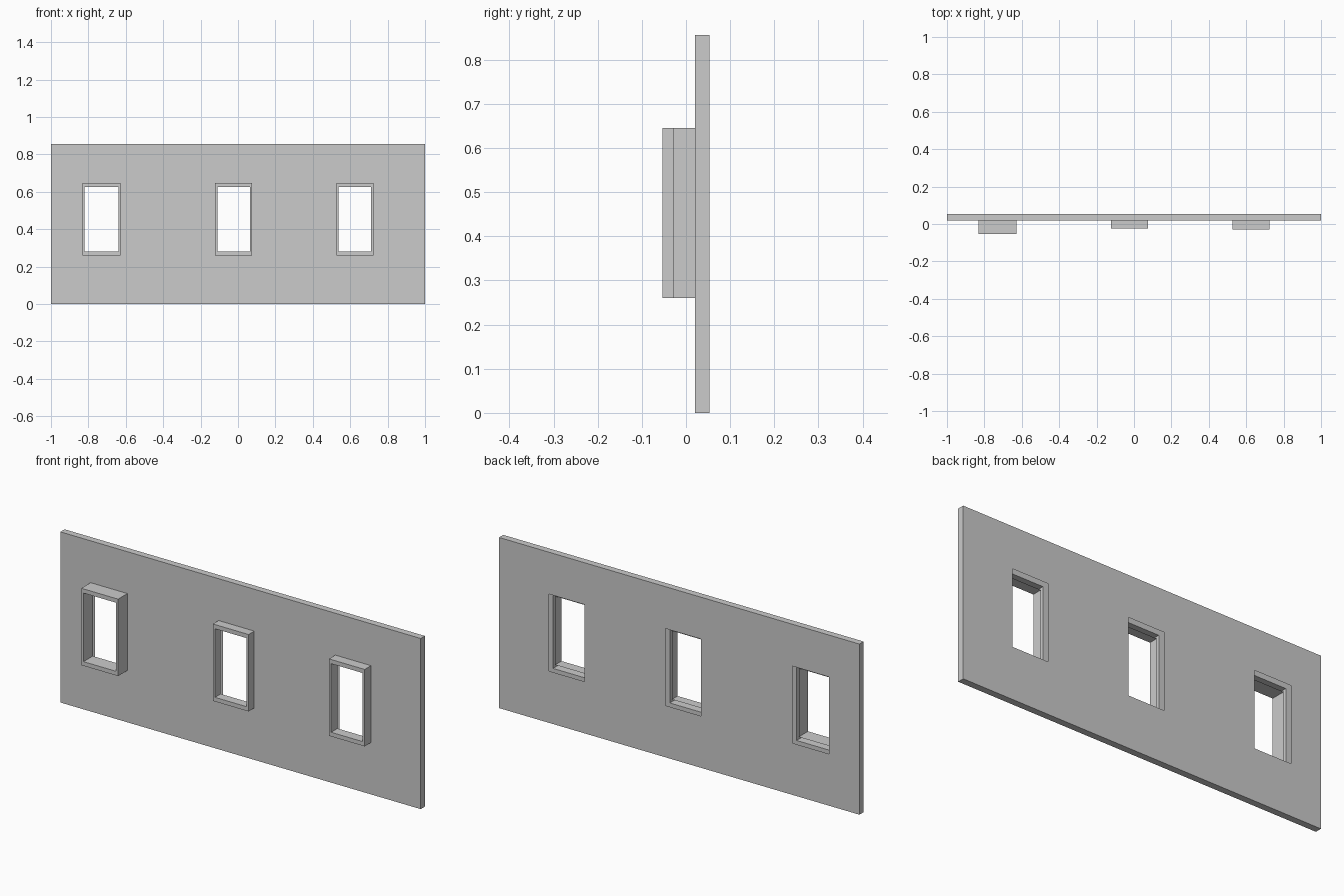
import bpy, bmesh

if "Cube" in bpy.data.objects:
    bpy.data.objects.remove(bpy.data.objects["Cube"])

Y_FRONT, Y_BACK, HEIGHT = 0.02, 0.0535, 0.856
Z0, Z1 = 0.26, 0.646
RIM_X, RIM_Z = 0.012, 0.021
# each window: left x, right x, front y of the frame
WINDOWS = [(-0.832, -0.628, -0.0535), (-0.122, 0.076, -0.025), (0.526, 0.724, -0.03)]


def finish(bm, name):
    bmesh.ops.remove_doubles(bm, verts=bm.verts, dist=1e-5)
    bmesh.ops.recalc_face_normals(bm, faces=bm.faces)
    mesh = bpy.data.meshes.new(name)
    bm.to_mesh(mesh)
    bm.free()
    obj = bpy.data.objects.new(name, mesh)
    bpy.context.collection.objects.link(obj)
    return obj


def rect(x0, x1, z0, z1, y):
    return [(x0, y, z0), (x1, y, z0), (x1, y, z1), (x0, y, z1)]


def quad(bm, pts):
    bm.faces.new([bm.verts.new(p) for p in pts])


def bridge(bm, a, b):
    for i in range(4):
        j = (i + 1) % 4
        quad(bm, [a[i], a[j], b[j], b[i]])


# Wall: thin hollow slab, both sheets pierced at the windows
bm = bmesh.new()
xs = [-1.0] + [x for w in WINDOWS for x in w[:2]] + [1.0]
zs = [0.0, Z0, Z1, HEIGHT]
for y in (Y_FRONT, Y_BACK):
    for i in range(len(xs) - 1):
        for k in range(3):
            if not (i % 2 == 1 and k == 1):
                quad(bm, rect(xs[i], xs[i + 1], zs[k], zs[k + 1], y))
# Outer edges of the slab, split to match the sheets
for z in (0.0, HEIGHT):
    for a, b in zip(xs, xs[1:]):
        quad(bm, [(a, Y_FRONT, z), (b, Y_FRONT, z), (b, Y_BACK, z), (a, Y_BACK, z)])
for x in (-1.0, 1.0):
    for a, b in zip(zs, zs[1:]):
        quad(bm, [(x, Y_FRONT, a), (x, Y_FRONT, b), (x, Y_BACK, b), (x, Y_BACK, a)])
finish(bm, "wall")

# Window frames: outer shell, front rim and inner lining, open at the back
for name, (x0, x1, yf) in zip(("left", "middle", "right"), WINDOWS):
    bm = bmesh.new()
    inner = (x0 + RIM_X, x1 - RIM_X, Z0 + RIM_Z, Z1 - RIM_Z)
    loops = [rect(x0, x1, Z0, Z1, Y_FRONT), rect(x0, x1, Z0, Z1, yf),
             rect(*inner, yf), rect(*inner, Y_FRONT)]
    for a, b in zip(loops, loops[1:]):
        bridge(bm, a, b)
    finish(bm, name + "_window_frame")
